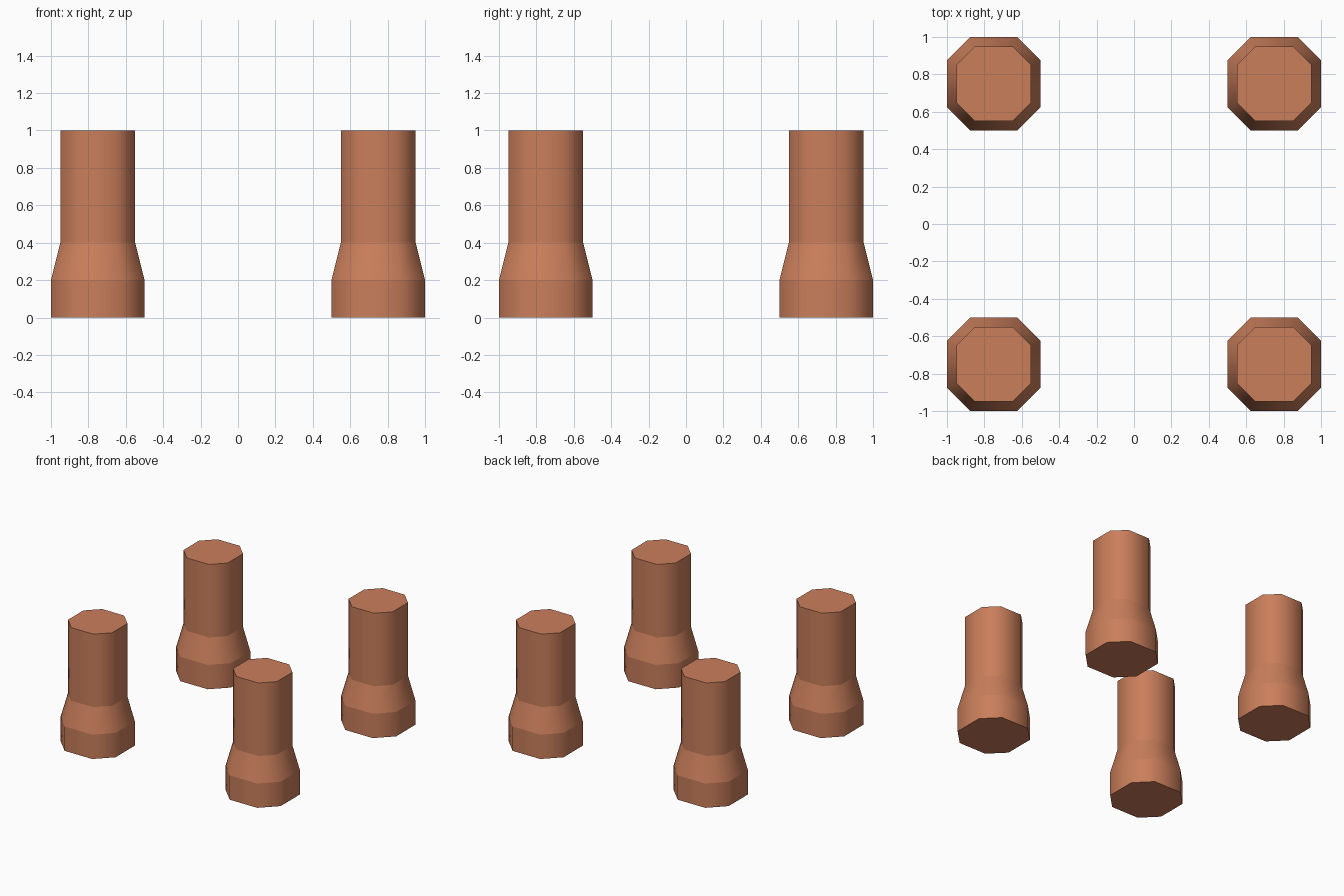
import bpy, bmesh

if "Cube" in bpy.data.objects:
    bpy.data.objects.remove(bpy.data.objects["Cube"])

clay = bpy.data.materials.new("terracotta")
clay.diffuse_color = (0.59, 0.21, 0.105, 1.0)
clay.use_nodes = True
clay.node_tree.nodes["Principled BSDF"].inputs["Base Color"].default_value = clay.diffuse_color

# (height, half width) rings of one leg: foot, taper, shaft
PROFILE = [(0.0, 0.25), (0.2, 0.25), (0.4, 0.2), (1.0, 0.2)]
OCTAGON = [(1, -.5), (1, .5), (.5, 1), (-.5, 1), (-1, .5), (-1, -.5), (-.5, -1), (.5, -1)]


def make_leg(name, x, y):
    bm = bmesh.new()
    rings = [[bm.verts.new((u * r, v * r, z)) for u, v in OCTAGON] for z, r in PROFILE]
    # side walls, smooth around the leg
    for low, high in zip(rings, rings[1:]):
        for i in range(8):
            j = (i + 1) % 8
            bm.faces.new((low[i], low[j], high[j], high[i])).smooth = True
    # flat end caps
    bm.faces.new(rings[0][::-1])
    bm.faces.new(rings[-1])
    # crisp horizontal rings
    for e in bm.edges:
        if abs(e.verts[0].co.z - e.verts[1].co.z) < 1e-5:
            e.smooth = False
    mesh = bpy.data.meshes.new(name)
    bm.to_mesh(mesh)
    bm.free()
    mesh.materials.append(clay)
    ob = bpy.data.objects.new(name, mesh)
    ob.location = (x, y, 0)
    bpy.context.collection.objects.link(ob)


# four legs at the corners
for side, x in (("left", -0.75), ("right", 0.75)):
    for end, y in (("front", -0.75), ("back", 0.75)):
        make_leg(f"{end}_{side}_leg", x, y)
